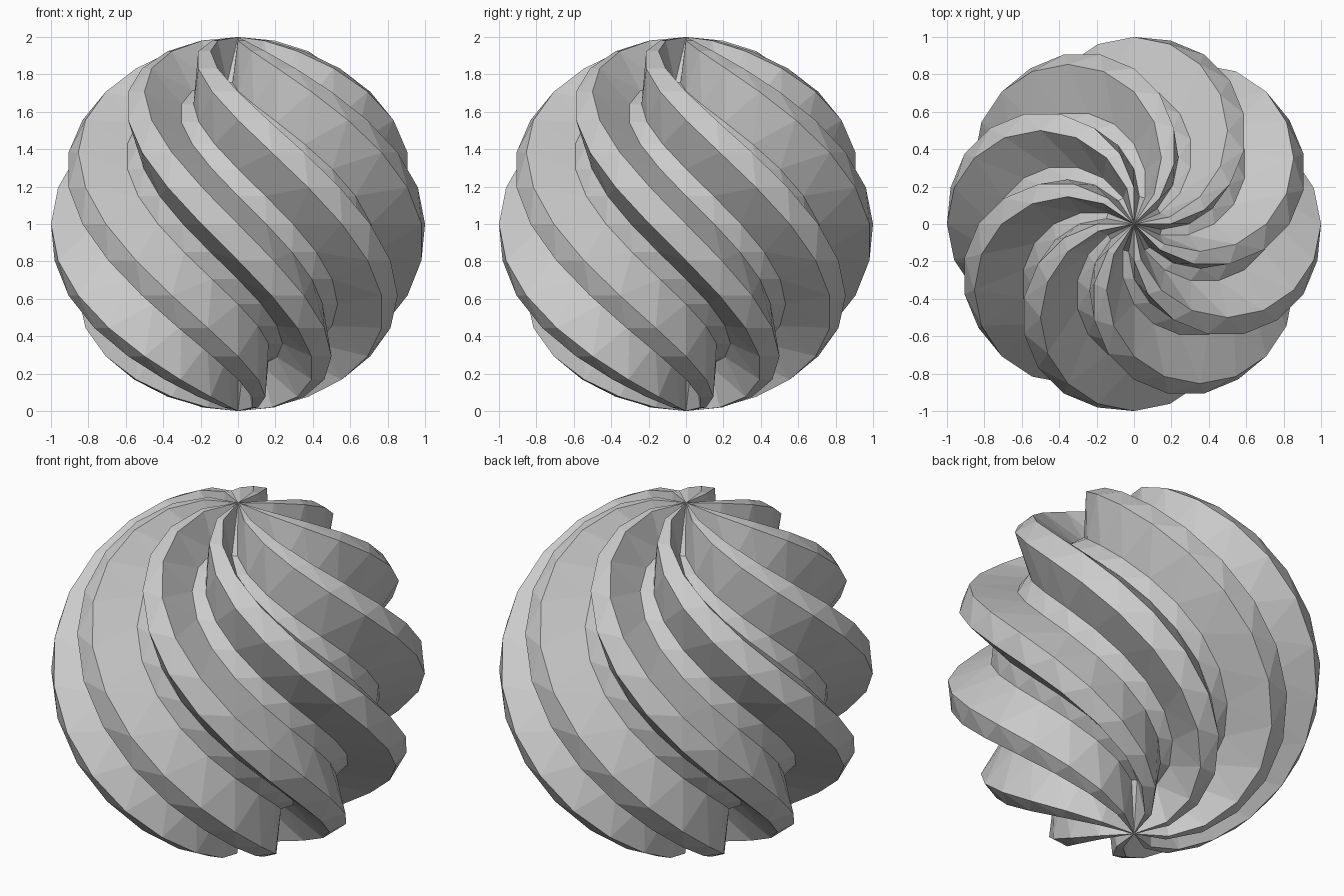
import bpy, bmesh, math

if "Cube" in bpy.data.objects:
    bpy.data.objects.remove(bpy.data.objects["Cube"])

SEGMENTS, RINGS = 32, 16
STEP = 2 * math.pi / SEGMENTS
RIDGE, GROOVE = 1.0, 0.77   # radius of rib tops and groove floors


def ring_vert(bm, k, j):
    """Vertex j on ring k; each ring up is turned one segment clockwise."""
    r = RIDGE if j % 4 in (0, 3) else GROOVE
    polar = math.pi * k / RINGS
    a = STEP * (j - (k - RINGS // 2))
    return bm.verts.new((r * math.sin(polar) * math.cos(a),
                         r * math.sin(polar) * math.sin(a),
                         1 - r * math.cos(polar)))


bm = bmesh.new()
rings = [[ring_vert(bm, k, j) for j in range(SEGMENTS)] for k in range(1, RINGS)]
south = bm.verts.new((0, 0, 0))
north = bm.verts.new((0, 0, 2))

# Spiral ribs and grooves, triangulated along the twist
for low, high in zip(rings, rings[1:]):
    for j in range(SEGMENTS):
        n = (j + 1) % SEGMENTS
        bm.faces.new((low[j], low[n], high[n]))
        bm.faces.new((low[j], high[n], high[j]))

# Pole fans
for j in range(SEGMENTS):
    n = (j + 1) % SEGMENTS
    bm.faces.new((south, rings[0][n], rings[0][j]))
    bm.faces.new((north, rings[-1][j], rings[-1][n]))

mesh = bpy.data.meshes.new("spiral_ribbed_ball")
bm.to_mesh(mesh)
bm.free()
ball = bpy.data.objects.new("spiral_ribbed_ball", mesh)
bpy.context.collection.objects.link(ball)
